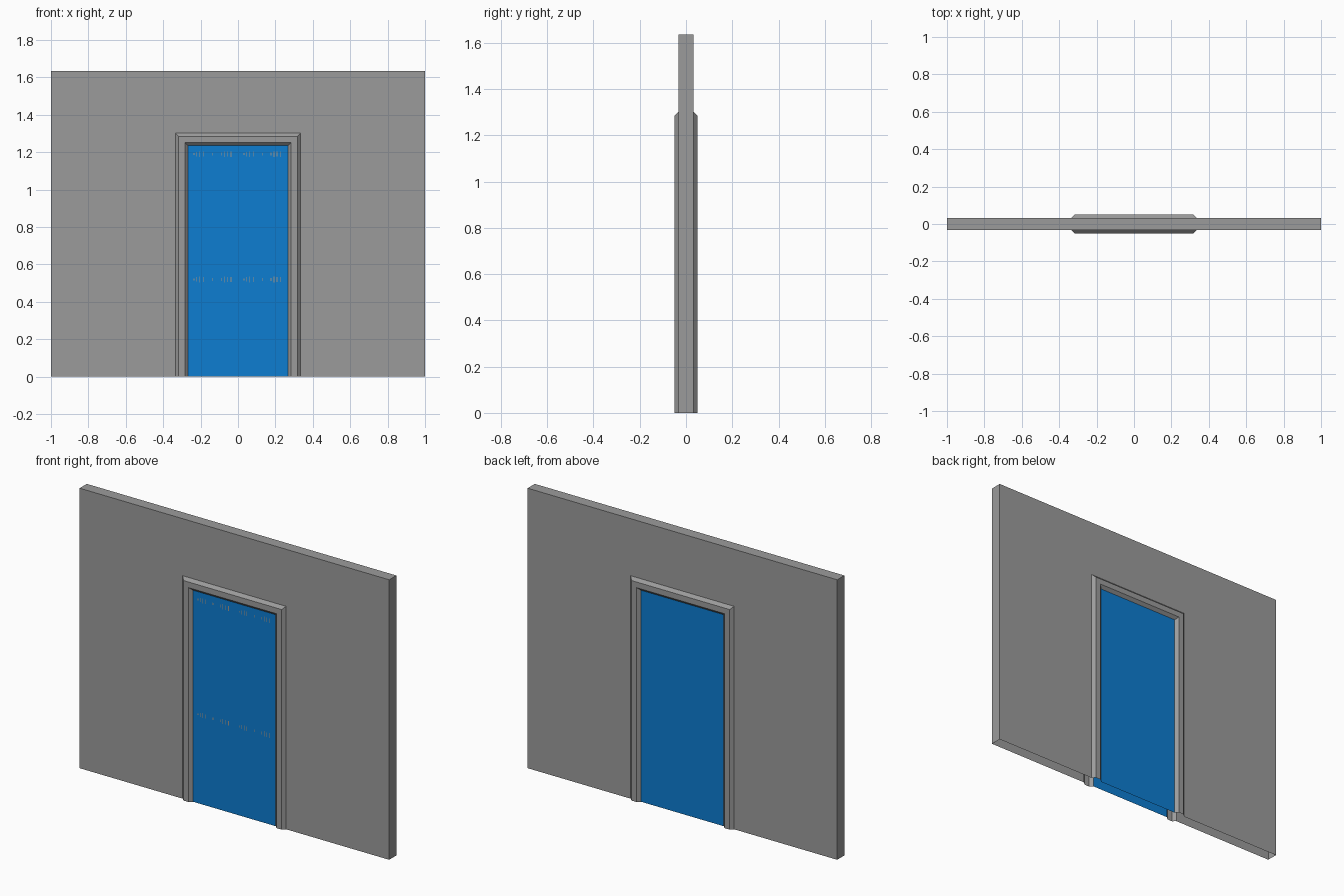
import bpy, bmesh
from mathutils import Vector

cube = bpy.data.objects.get("Cube")
if cube:
    bpy.data.objects.remove(cube, do_unlink=True)


def material(name, rgb):
    m = bpy.data.materials.new(name)
    m.use_nodes = True
    m.diffuse_color = (*rgb, 1)
    bsdf = next(n for n in m.node_tree.nodes if n.type == 'BSDF_PRINCIPLED')
    bsdf.inputs["Base Color"].default_value = (*rgb, 1)
    bsdf.inputs["Roughness"].default_value = 0.8
    return m


GREY = material("wall grey", (0.33, 0.33, 0.33))
BLUE = material("door blue", (0.004, 0.205, 0.64))
TAN = material("mark tan grey", (0.36, 0.32, 0.27))

# Door-shaped outlines: half width, top height, distance from the middle plane
WALL = (1.0, 1.635, 0.033)
FRAME = [(0.334, 1.302, 0.033), (0.317, 1.285, 0.05),
         (0.284, 1.252, 0.05), (0.267, 1.235, 0.033)]


def outline(w, top, depth, side):
    """Left foot, left top, right top, right foot on one side of the wall."""
    y = side * depth
    return [Vector(p) for p in ((-w, y, 0), (-w, y, top), (w, y, top), (w, y, 0))]


def add_face(bm, points, facing):
    f = bm.faces.new([bm.verts.new(p) for p in points])
    f.normal_update()
    if f.normal.dot(Vector(facing)) < 0:
        f.normal_flip()


def bridge(bm, a, b, facing=None):
    """Three quads joining two outlines; without facing they point outward."""
    for i in range(3):
        quad = [a[i], a[i + 1], b[i + 1], b[i]]
        middle = sum(quad, Vector()) / 4 - Vector((0, 0, 0.8))
        add_face(bm, quad, facing or middle)


def finish(bm, name, mat):
    bmesh.ops.remove_doubles(bm, verts=bm.verts[:], dist=1e-5)
    mesh = bpy.data.meshes.new(name)
    bm.to_mesh(mesh)
    bm.free()
    mesh.materials.append(mat)
    obj = bpy.data.objects.new(name, mesh)
    bpy.context.collection.objects.link(obj)
    return obj


# Wall: two sheets around the doorway, joined over the ends and top, open below
bm = bmesh.new()
for side in (-1, 1):
    bridge(bm, outline(*WALL, side), outline(*FRAME[0], side), (0, side, 0))
bridge(bm, outline(*WALL, -1), outline(*WALL, 1))
finish(bm, "wall", GREY)

# Bevelled door frame and flush door panel on each side
for side, label in ((-1, "front"), (1, "back")):
    bm = bmesh.new()
    for a, b in zip(FRAME, FRAME[1:]):
        bridge(bm, outline(*a, side), outline(*b, side), (0, side, 0))
    finish(bm, "door_frame_" + label, GREY)

    bm = bmesh.new()
    add_face(bm, outline(*FRAME[-1], side), (0, side, 0))
    finish(bm, "door_" + label, BLUE)

# Two rows of faint tick marks on the front of the door
TICKS = [(-0.235, 0.010), (-0.220, 0.024), (-0.204, 0.030), (-0.186, 0.026),
         (-0.138, 0.014), (-0.090, 0.016), (-0.074, 0.030), (-0.058, 0.026),
         (-0.038, 0.028)]
bm = bmesh.new()
for z in (1.19, 0.52):
    for shift in (0, 0.267):
        for x, height in TICKS:
            y = -0.0336
            l, r = x + shift - 0.002, x + shift + 0.002
            lo, hi = z - height / 2, z + height / 2
            add_face(bm, [(l, y, lo), (r, y, lo), (r, y, hi), (l, y, hi)], (0, -1, 0))
finish(bm, "door_tick_marks", TAN)
